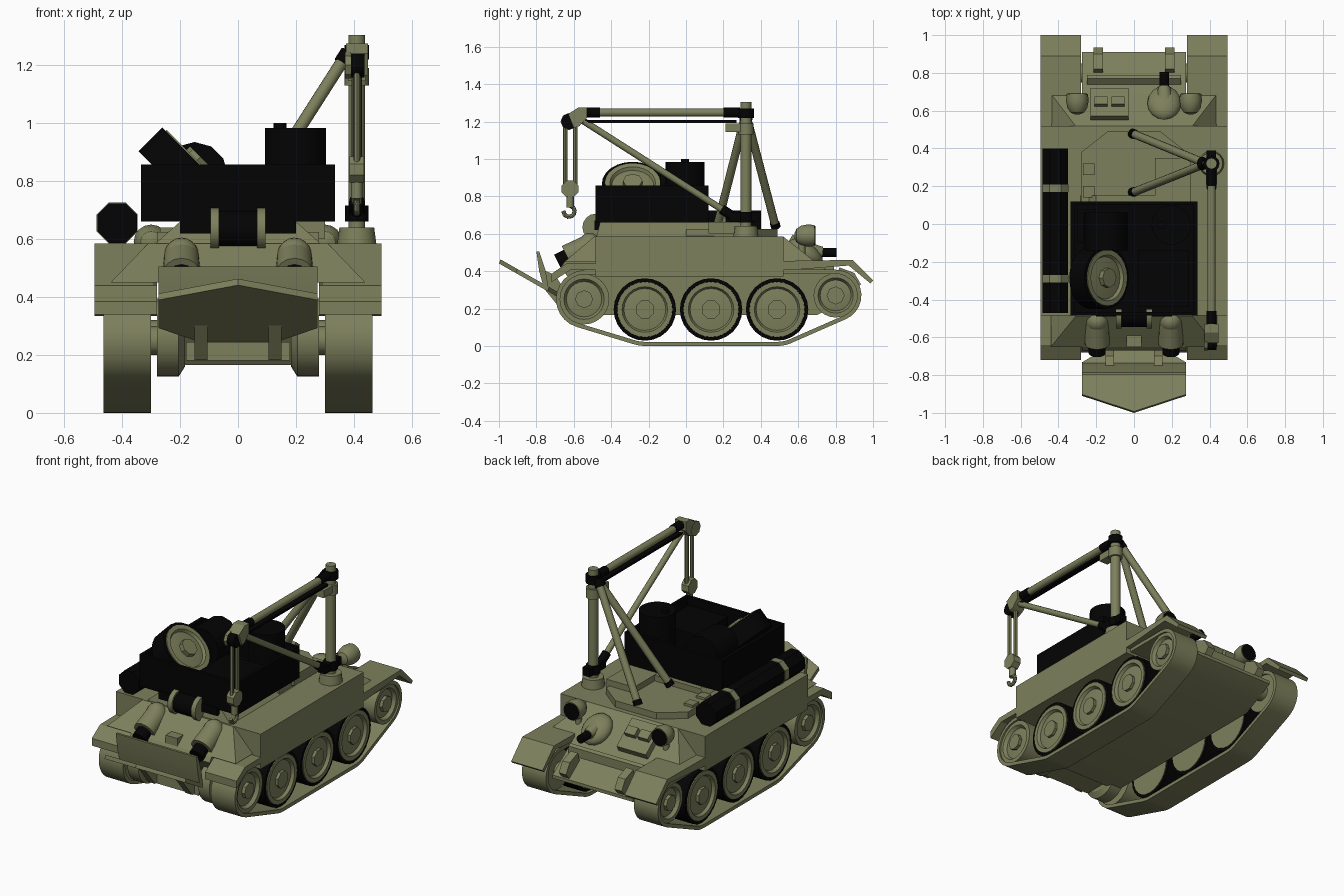
import bpy, bmesh, math
from mathutils import Vector, Matrix

if "Cube" in bpy.data.objects:
    bpy.data.objects.remove(bpy.data.objects["Cube"])

def material(name, col):
    m = bpy.data.materials.new(name)
    m.diffuse_color = (*col, 1)
    m.use_nodes = True
    m.node_tree.nodes["Principled BSDF"].inputs["Base Color"].default_value = m.diffuse_color
    return m

OLIVE = material("olive green", (0.205, 0.216, 0.107))
BLACK = material("soot black", (0.001, 0.001, 0.001))

def finish(name, bm, mat):
    bmesh.ops.recalc_face_normals(bm, faces=bm.faces)
    me = bpy.data.meshes.new(name)
    bm.to_mesh(me)
    bm.free()
    me.materials.append(mat)
    ob = bpy.data.objects.new(name, me)
    bpy.context.collection.objects.link(ob)
    return ob

def frustum(name, lo, hi, mat=OLIVE):
    """Solid between two rectangles (x0, x1, y0, y1, z)."""
    bm = bmesh.new()
    rings = [[bm.verts.new((x, y, r[4])) for x, y in
              ((r[0], r[2]), (r[1], r[2]), (r[1], r[3]), (r[0], r[3]))] for r in (lo, hi)]
    bm.faces.new(rings[0])
    bm.faces.new(rings[1])
    for i in range(4):
        j = (i + 1) % 4
        bm.faces.new((rings[0][i], rings[0][j], rings[1][j], rings[1][i]))
    return finish(name, bm, mat)

def box(name, x0, x1, y0, y1, z0, z1, mat=OLIVE):
    return frustum(name, (x0, x1, y0, y1, z0), (x0, x1, y0, y1, z1), mat)

def prism(name, pts, offset, mat=OLIVE):
    """Extrude a planar outline of 3D points by an offset vector."""
    bm = bmesh.new()
    f = bm.faces.new([bm.verts.new(p) for p in pts])
    g = bmesh.ops.extrude_face_region(bm, geom=[f], use_keep_orig=True)
    vs = [e for e in g["geom"] if isinstance(e, bmesh.types.BMVert)]
    bmesh.ops.translate(bm, verts=vs, vec=offset)
    return finish(name, bm, mat)

def side_prism(name, yz, x0, x1, mat=OLIVE):
    return prism(name, [(x0, y, z) for y, z in yz], (x1 - x0, 0, 0), mat)

def rod(name, a, b, r, mat=OLIVE, r2=None, seg=12, turn=0):
    a, b = Vector(a), Vector(b)
    d = b - a
    bm = bmesh.new()
    m = (Matrix.Translation((a + b) / 2) @ d.to_track_quat('Z', 'Y').to_matrix().to_4x4()
         @ Matrix.Rotation(turn, 4, 'Z'))
    bmesh.ops.create_cone(bm, cap_ends=True, segments=seg, radius1=r,
                          radius2=r if r2 is None else r2, depth=d.length, matrix=m)
    return finish(name, bm, mat)

def ball(name, c, size, mat=OLIVE, tilt=0):
    bm = bmesh.new()
    m = Matrix.Translation(c) @ Matrix.Rotation(tilt, 4, 'X') @ Matrix.Diagonal((*size, 1))
    bmesh.ops.create_uvsphere(bm, u_segments=16, v_segments=10, radius=1, matrix=m)
    return finish(name, bm, mat)

def lathe(name, profile, c, axis, mat=OLIVE, seg=24):
    """Spin (radius, height) points around an axis through c."""
    bm = bmesh.new()
    m = Matrix.Translation(c) @ Vector(axis).to_track_quat('Z', 'Y').to_matrix().to_4x4()
    rings = [[bm.verts.new(m @ Vector((r * math.cos(2 * math.pi * i / seg),
              r * math.sin(2 * math.pi * i / seg), h))) for i in range(seg)] for r, h in profile]
    for p, q in zip(rings, rings[1:]):
        for i in range(seg):
            j = (i + 1) % seg
            bm.faces.new((p[i], p[j], q[j], q[i]))
    bm.faces.new(rings[0])
    bm.faces.new(rings[-1])
    return finish(name, bm, mat)

def track_loop(inset):
    pts = []
    for cy, cz, r, a0, a1, n in ((-.54, .25, .155, 92, 254, 12), (-.22, .195, .195, 254, 270, 3),
                                 (.487, .195, .195, 270, 291, 4), (.80, .27, .138, 291, 452, 12)):
        for i in range(n):
            a = math.radians(a0 + (a1 - a0) * i / (n - 1))
            pts.append((cy + (r - inset) * math.cos(a), cz + (r - inset) * math.sin(a)))
    return pts

# hull
side_prism("lower_hull", [(-.65, .45), (-.67, .42), (-.48, .165), (.70, .165), (.91, .27),
                          (.91, .29), (.69, .45)], -.275, .275)
frustum("upper_hull", (-.44, .44, -.65, .69, .45), (-.31, .31, -.49, .52, .585))
frustum("engine_deck", (-.29, .29, -.48, .15, .58), (-.2, .2, -.46, .15, .66))
prism("roof_plate", [(-.28, 0, .58), (.28, 0, .58), (.28, .38, .58), (.14, .49, .58),
                     (-.14, .49, .58), (-.28, .38, .58)], (0, 0, .045))
box("roof_box", .11, .30, .12, .35, .6, .662)
for y in (.14, .26):
    box("roof_hatch", -.27, -.21, y, y + .06, .62, .64)

# running gear on both sides
for s in (-1, 1):
    bm = bmesh.new()
    loops = [[bm.verts.new((s * x, y, z)) for y, z in track_loop(i)]
             for x, i in ((.30, 0), (.465, 0), (.465, .022), (.30, .022))]
    n = len(loops[0])
    for k in range(4):
        p, q = loops[k], loops[(k + 1) % 4]
        for i in range(n):
            j = (i + 1) % n
            bm.faces.new((p[i], p[j], q[j], q[i]))
    finish("track", bm, OLIVE)
    for y in (-.22, .134, .487):
        c = (s * .31, y, .195)
        lathe("wheel_tyre", [(.12, 0), (.167, 0), (.167, .14), (.149, .14), (.14, .10)],
              c, (s, 0, 0), BLACK)
        lathe("wheel_disc", [(.148, -.004), (.148, .146), (.122, .146), (.112, .128), (.06, .134)],
              c, (s, 0, 0))
        rod("wheel_hub", (s * .44, y, .195), (s * .462, y, .195), .052, seg=8, turn=math.pi / 8)
    for y, z, r in ((-.545, .25, .135), (.80, .27, .118)):
        lathe("end_wheel", [(r, 0), (r, .145), (r * .8, .145), (r * .7, .125), (.06, .13)],
              (s * .31, y, z), (s, 0, 0))
        rod("end_wheel_hub", (s * .43, y, z), (s * .46, y, z), .048, seg=8)
        rod("axle", (s * .26, y, z), (s * .32, y, z), .05)
    lathe("final_drive", [(.10, .183), (.135, .205), (.135, .28)], (0, -.545, .26), (s, 0, 0))

    # fenders and side lockers
    side_prism("fender", [(-.72, .34), (-.62, .405), (.55, .405), (.87, .43), (.985, .335),
                          (1.0, .35), (.89, .46), (.55, .455), (-.64, .44), (-.72, .385)],
               s * .28, s * .495)
    box("side_locker", *sorted((s * .29, s * .495)), -.485, .52, .37, .585)

    # headlights, tow hooks and exhausts
    lathe("headlight", [(.012, -.108), (.036, -.098), (.053, -.072), (.06, -.035), (.056, 0)],
          (s * .30, .688, .59), (0, 1, 0), seg=16)
    rod("headlight_glass", (s * .30, .685, .59), (s * .30, .692, .59), .051, BLACK, seg=16)
    rod("headlight_post", (s * .30, .62, .48), (s * .30, .62, .56), .018)
    side_prism("tow_hook", [(.80, .36), (.82, .42), (.90, .39), (.935, .33), (.90, .29), (.85, .30)],
               s * .165, s * .215)
    ball("exhaust_cap", (s * .195, -.515, .535), (.062, .062, .07))
    rod("exhaust_cover", (s * .195, -.515, .535), (s * .195, -.635, .475), .062, r2=.066, seg=16)
    rod("exhaust_pipe", (s * .195, -.60, .49), (s * .195, -.685, .447), .045, BLACK)

# glacis details
def on_glacis(y, lift=0):
    return .585 - (y - .52) * .794 + lift

def glacis_plate(name, x0, x1, y0, y1, lift):
    side_prism(name, [(y0, on_glacis(y0)), (y1, on_glacis(y1)),
                      (y1 + lift * .6, on_glacis(y1, lift)), (y0 + lift * .6, on_glacis(y0, lift))], x0, x1)

glacis_plate("driver_hatch", -.23, -.03, .55, .70, .035)
for x in (-.21, -.12):
    glacis_plate("driver_visor", x, x + .07, .60, .64, .06)
side_prism("splash_rail", [(.73, .41), (.79, .37), (.79, .43), (.77, .44)], -.25, .25)
ball("gun_mount", (.16, .64, .50), (.09, .105, .055), OLIVE, math.radians(-35))
rod("gun_mantlet", (.16, .62, .51), (.16, .73, .50), .055, r2=.03)
rod("gun_barrel", (.16, .715, .50), (.16, .805, .50), .025, BLACK)

# rear spade
def spade_z(y):
    return .28 - (y + .70) * .57
outline = [(-.275, -.91), (0, -1.0), (.275, -.91), (.275, -.74), (.14, -.66), (-.14, -.66), (-.275, -.74)]
prism("spade_blade", [(x, y, spade_z(y) - .01) for x, y in outline], (0, .008, .022))
side_prism("spade_upright", [(-.80, .505), (-.785, .505), (-.75, .40), (-.735, .31), (-.76, .31), (-.785, .40)],
           -.275, .275)
for x in (-.15, .105):
    side_prism("spade_gusset", [(-.77, .32), (-.75, .40), (-.70, .38), (-.62, .25), (-.60, .185), (-.66, .185)],
               x, x + .045)
box("spade_crossbar", -.18, .18, -.64, -.5, .18, .245)

# winch
rod("winch_drum", (-.07, -.482, .635), (.07, -.482, .635), .062, BLACK, seg=16)
for x in (-.095, .065):
    rod("winch_bracket", (x, -.482, .635), (x + .03, -.482, .635), .072, seg=16)
box("rear_lug", -.04, .04, -.65, -.59, .44, .50)

# open cargo box
box("cargo_base", -.2, .2, -.49, .1, .62, .67, BLACK)
box("cargo_floor", -.335, .335, -.485, .12, .66, .70, BLACK)
for x in (-.335, .315):
    box("cargo_side", x, x + .02, -.485, .12, .66, .857, BLACK)
for y in (-.485, .10):
    box("cargo_end", -.335, .335, y, y + .02, .66, .857, BLACK)
box("cargo_crate", .02, .29, -.44, -.14, .69, .82, BLACK)
box("cargo_crate_small", -.30, -.20, -.10, .08, .69, .80, BLACK)
rod("cargo_roll", (-.15, -.14, .82), (-.15, .06, .82), .115, BLACK, seg=12)
rod("fuel_drum", (.198, -.005, .69), (.198, -.005, .983), .105, BLACK, seg=24)
rod("fuel_drum_cap", (.145, -.005, .98), (.145, -.005, 1.0), .022, BLACK)

# spare wheel leaning in the box
c, axis = Vector((-.145, -.285, .868)), Vector((1, 0, 1)).normalized()
lathe("spare_tyre", [(.12, -.115), (.165, -.115), (.165, 0), (.149, 0), (.14, -.04)], c, axis, BLACK)
lathe("spare_disc", [(.148, -.05), (.148, .005), (.122, .005), (.112, -.012), (.06, -.006)], c, axis)
rod("spare_hub", c - axis * .01, c + axis * .022, .052, seg=8)

# long side tank with straps
rod("side_tank", (-.417, -.47, .655), (-.417, .40, .655), .074, BLACK, seg=8, turn=math.pi / 8)
for y in (-.31, .17):
    rod("tank_strap", (-.417, y, .655), (-.417, y + .04, .655), .0765, seg=8, turn=math.pi / 8)

# crane mast
X, Y = .41, .32
rod("mast_base", (X, Y, .58), (X, Y, .64), .068, r2=.06, seg=16)
rod("mast", (X, Y, .62), (X, Y, 1.305), .029, seg=16)
rod("mast_lower_collar", (X, Y, .66), (X, Y, .715), .04, BLACK)
box("brace_foot", X - .025, X + .025, .23, .39, .665, .715, BLACK)
rod("mast_upper_collar", (X, Y, 1.22), (X, Y, 1.27), .043, BLACK)
box("mast_bracket", X - .03, X + .03, .21, .34, 1.145, 1.19)
rod("mast_ring", (X, Y, 1.13), (X, Y, 1.19), .042)

# support legs with black end fittings
for fy in (.48, .165):
    top, foot = Vector((X - .03, Y, 1.245)), Vector((-.01, fy, .635))
    rod("support_leg", top, foot, .022)
    rod("leg_top_fitting", top, top.lerp(foot, .06), .027, BLACK)
    rod("leg_foot_fitting", top.lerp(foot, .96), foot, .026, BLACK)

# boom, brace and tie plate
rod("boom", (X, .27, 1.248), (X, -.58, 1.248), .022)
rod("boom_root_sleeve", (X, .29, 1.248), (X, .20, 1.248), .027, BLACK)
rod("boom_tip_sleeve", (X, -.46, 1.248), (X, -.53, 1.248), .027, BLACK)
box("tie_plate", X - .016, X + .016, -.58, .27, 1.193, 1.207, BLACK)
rod("boom_brace", (X, -.56, 1.21), (X, .24, .70), .018)
rod("brace_fitting", (X, .19, .732), (X, .26, .687), .026, BLACK)
side_prism("boom_head", [(-.53, 1.275), (-.575, 1.275), (-.63, 1.24), (-.60, 1.165), (-.57, 1.175), (-.53, 1.22)],
           X - .038, X + .038)
rod("pulley_cheek", (X - .04, -.625, 1.20), (X - .02, -.625, 1.20), .046, seg=8)
rod("boom_pulley", (X - .02, -.625, 1.20), (X + .026, -.625, 1.20), .042, BLACK)

# hoist cables, block and hook
for y in (-.645, -.592):
    rod("hoist_cable", (X, y, .85), (X, y, 1.18), .012, seg=8)
rod("hook_block", (X - .025, -.62, .84), (X + .025, -.62, .84), .048, seg=8, turn=math.pi / 8)
rod("hook_shank", (X, -.62, .74), (X, -.62, .80), .02)
pts = [Vector((X, -.625 + .03 * math.cos(a), .72 + .03 * math.sin(a)))
       for a in (math.radians(75 - 36 * i) for i in range(8))]
for a, b in zip(pts, pts[1:]):
    rod("hook", a, b + (b - a) * .2, .011, seg=8)

# smooth round parts, keep edges sharp
bpy.ops.object.select_all(action='SELECT')
bpy.context.view_layer.objects.active = bpy.context.collection.objects[0]
bpy.ops.object.shade_smooth_by_angle(angle=math.radians(32))
